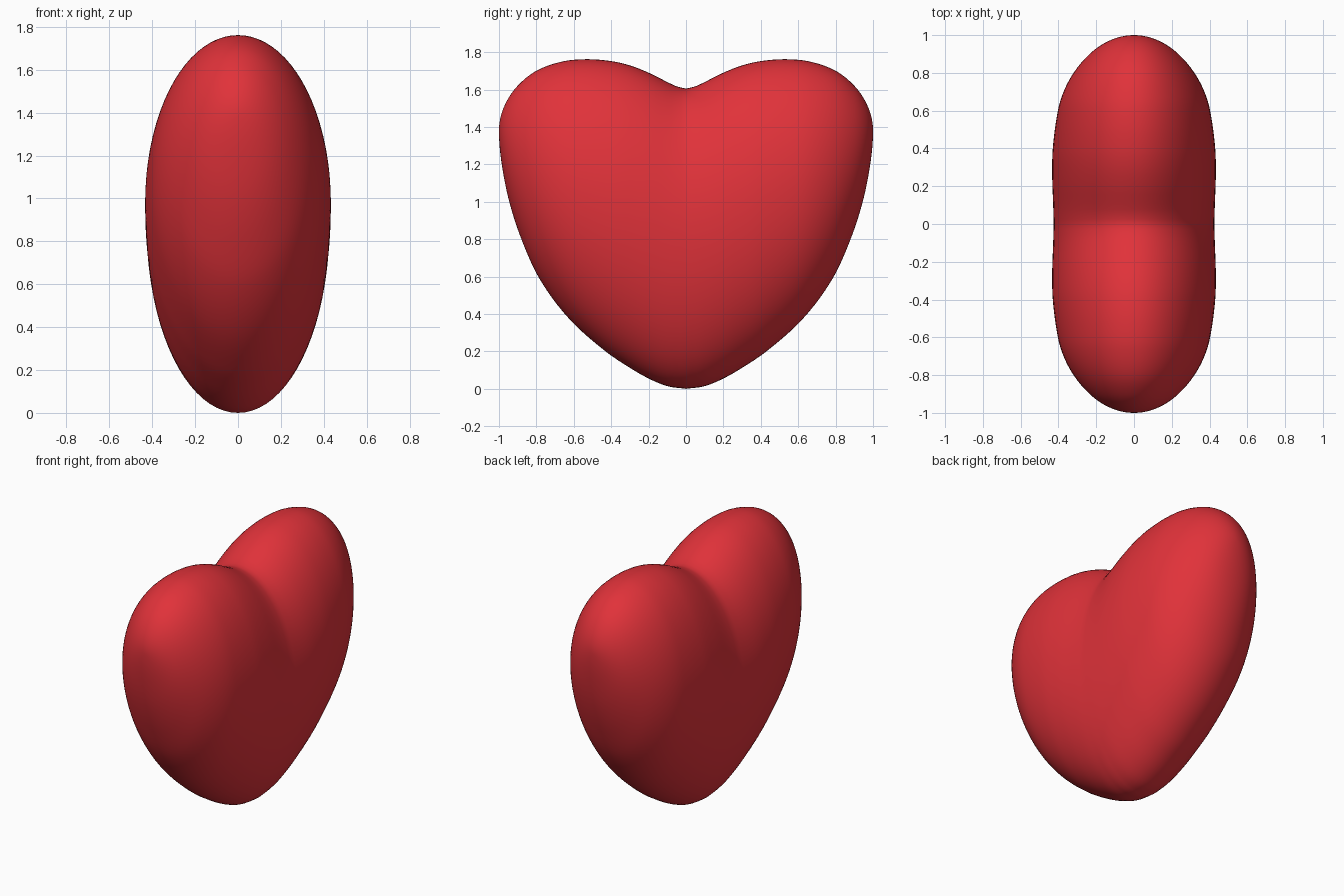
import bpy, bmesh
from math import sin, cos, pi, asin, radians

cube = bpy.data.objects.get("Cube")
if cube:
    bpy.data.objects.remove(cube, do_unlink=True)

# Half profiles: (distance from the middle, value)
TOP = [(0, 1.605), (.05, 1.617), (.1, 1.64), (.2, 1.69), (.3, 1.729), (.4, 1.752), (.53, 1.762),
       (.66, 1.75), (.8, 1.7), (.9, 1.62), (.96, 1.535), (1, 1.38)]
BOTTOM = [(0, 0), (.1, .014), (.2, .055), (.3, .112), (.43, .2), (.63, .38), (.79, .6),
          (.88, .8), (.945, 1.0), (.985, 1.2), (1, 1.38)]
WIDTH = [(0, .425), (.1, .428), (.25, .433), (.4, .43), (.6, .403), (.7, .373),
         (.8, .32), (.9, .235), (.96, .152), (1, 0)]


def smooth_curve(points):
    """Return a smooth interpolating function of the angle whose sine is the distance."""
    ts = [asin(p[0]) for p in points]
    vs = [p[1] for p in points]
    last = len(ts) - 1
    slope = []
    for i in range(last + 1):
        a, b = max(i - 1, 0), min(i + 1, last)
        slope.append((vs[b] - vs[a]) / (ts[b] - ts[a]))

    def value(t):
        i = max(k for k in range(last) if ts[k] <= t + 1e-9)
        h = ts[i + 1] - ts[i]
        u = (t - ts[i]) / h
        return ((1 + 2 * u) * (1 - u) ** 2 * vs[i] + u * (1 - u) ** 2 * h * slope[i]
                + u * u * (3 - 2 * u) * vs[i + 1] + u * u * (u - 1) * h * slope[i + 1])
    return value


top, bottom, width = map(smooth_curve, (TOP, BOTTOM, WIDTH))
STEPS, SIDES = 60, 80

# Heart body: oval sections lofted from the front lobe to the back lobe
bm = bmesh.new()
rings = []
for i in range(1 - STEPS, STEPS):
    t = abs(i) / STEPS * pi / 2
    hi, lo, w = top(t), bottom(t), width(t)
    mid = (hi + lo) / 2 + .06 * cos(t) ** 4
    ring = []
    for j in range(SIDES):
        a = 2 * pi * j / SIDES
        reach = hi - mid if sin(a) > 0 else mid - lo
        ring.append(bm.verts.new((w * cos(a), sin(i / STEPS * pi / 2), mid + reach * sin(a))))
    rings.append(ring)
for r, s in zip(rings, rings[1:]):
    for j in range(SIDES):
        k = (j + 1) % SIDES
        bm.faces.new((r[j], r[k], s[k], s[j]))
for ring, y in ((rings[0], -1), (rings[-1], 1)):
    tip = bm.verts.new((0, y, TOP[-1][1]))
    for j in range(SIDES):
        bm.faces.new((ring[j], ring[(j + 1) % SIDES], tip))
bmesh.ops.recalc_face_normals(bm, faces=bm.faces)
mesh = bpy.data.meshes.new("heart")
bm.to_mesh(mesh)
bm.free()
heart = bpy.data.objects.new("heart", mesh)
bpy.context.collection.objects.link(heart)

# Red colour
red = bpy.data.materials.new("red")
red.use_nodes = True
colour = (.75, .032, .042, 1)
red.diffuse_color = colour
red.node_tree.nodes["Principled BSDF"].inputs["Base Color"].default_value = colour
mesh.materials.append(red)

bpy.ops.object.select_all(action="DESELECT")
heart.select_set(True)
bpy.context.view_layer.objects.active = heart
bpy.ops.object.shade_smooth_by_angle(angle=radians(60))
